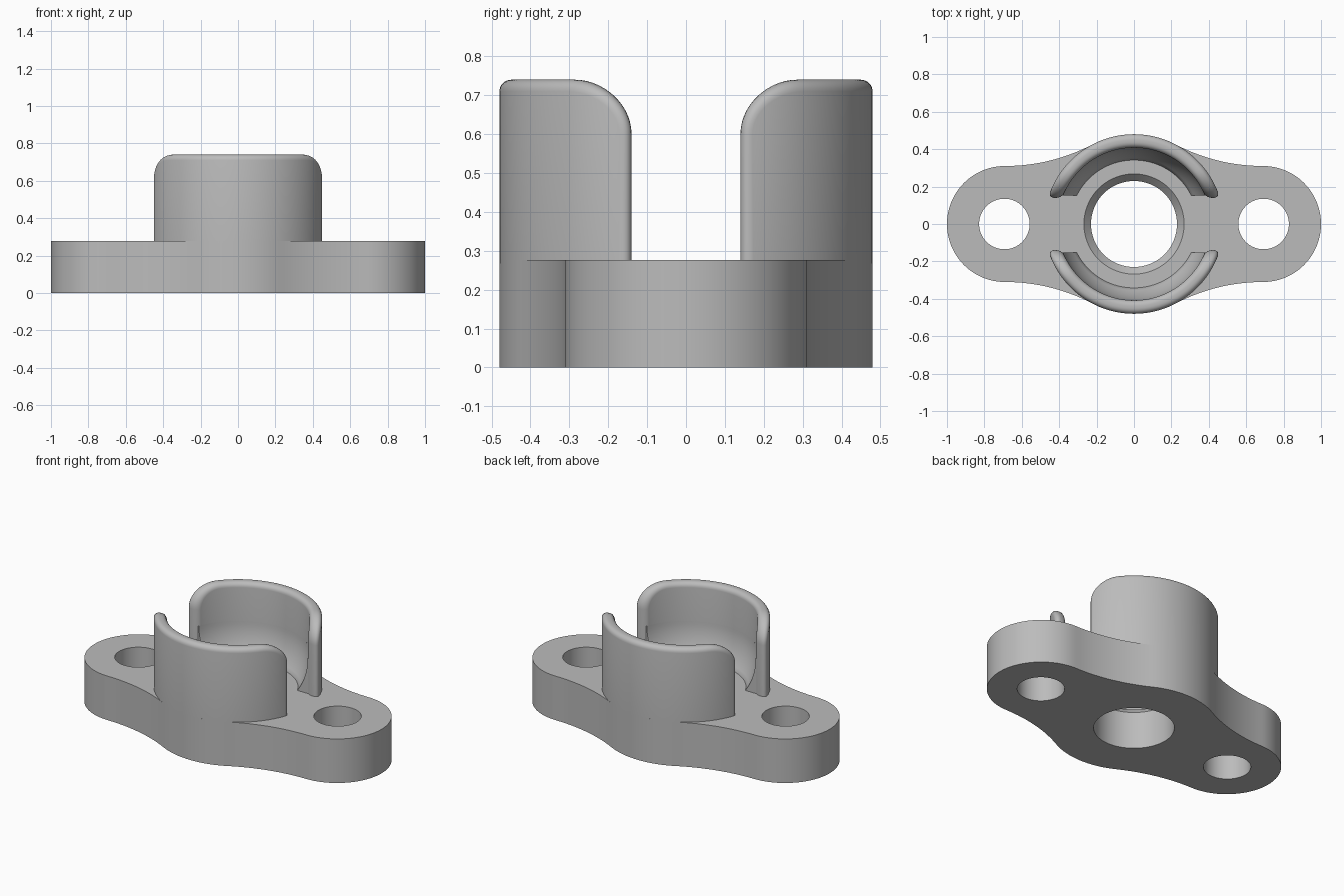
import bpy, bmesh
from math import sin, cos, pi, asin, atan2, sqrt, radians

if "Cube" in bpy.data.objects:
    bpy.data.objects.remove(bpy.data.objects["Cube"])

grey = bpy.data.materials.new("plain grey")
grey.use_nodes = True
grey.diffuse_color = (0.5, 0.5, 0.5, 1)
grey.node_tree.nodes["Principled BSDF"].inputs["Base Color"].default_value = (0.5, 0.5, 0.5, 1)

BASE_H, TOP = 0.277, 0.74
OUTER, INNER, SLOT = 0.48, 0.408, 0.14
END_X, END_R = 0.69, 0.31


def finish(name, bm):
    bmesh.ops.remove_doubles(bm, verts=bm.verts, dist=1e-5)
    bmesh.ops.recalc_face_normals(bm, faces=bm.faces)
    mesh = bpy.data.meshes.new(name)
    bm.to_mesh(mesh)
    bm.free()
    mesh.materials.append(grey)
    obj = bpy.data.objects.new(name, mesh)
    bpy.context.collection.objects.link(obj)
    return obj


def activate(obj):
    bpy.ops.object.select_all(action='DESELECT')
    obj.select_set(True)
    bpy.context.view_layer.objects.active = obj


def smooth(obj):
    activate(obj)
    bpy.ops.object.shade_smooth_by_angle(angle=radians(35))


def arc(cx, cy, r, a0, a1, n):
    return [(cx + r * cos(a0 + (a1 - a0) * i / n),
             cy + r * sin(a0 + (a1 - a0) * i / n)) for i in range(n + 1)]


def strip(bm, rows):
    """Quads between neighbouring rows of equally many points."""
    grid = [[bm.verts.new(p) for p in row] for row in rows]
    for a, b in zip(grid, grid[1:]):
        for i in range(len(a) - 1):
            bm.faces.new((a[i], a[i + 1], b[i + 1], b[i]))


# Flange: round ends blended into a round middle by concave arcs
blend = (END_X**2 + END_R**2 - OUTER**2) / (2 * (OUTER - END_R))
cy = END_R + blend
t = atan2(cy, END_X)
quarter = arc(END_X, 0, END_R, 0, pi / 2, 24)
quarter += arc(END_X, cy, blend, -pi / 2, t - pi, 16)[1:]
quarter += arc(0, 0, OUTER, t, pi / 2, 12)[1:]
half = quarter + [(-x, y) for x, y in reversed(quarter[:-1])]
outline = half + [(x, -y) for x, y in reversed(half[1:-1])]
bm = bmesh.new()
face = bm.faces.new([bm.verts.new((x, y, 0)) for x, y in outline])
ext = bmesh.ops.extrude_face_region(bm, geom=[face])
bmesh.ops.translate(bm, vec=(0, 0, BASE_H),
                    verts=[v for v in ext["geom"] if isinstance(v, bmesh.types.BMVert)])
flange = finish("flange", bm)


def cut_hole(x, profile):
    """Cut a turned shape, given as (radius, height) points, out of the flange."""
    bm = bmesh.new()
    n = 72
    rows = [[bm.verts.new((x + r * cos(2 * pi * i / n), r * sin(2 * pi * i / n), z))
             for i in range(n)] for r, z in profile]
    for a, b in zip(rows, rows[1:]):
        for i in range(n):
            bm.faces.new((a[i], a[(i + 1) % n], b[(i + 1) % n], b[i]))
    bm.faces.new(rows[0])
    bm.faces.new(rows[-1])
    cutter = finish("hole_cutter", bm)
    cutter.hide_render = True
    activate(flange)
    mod = flange.modifiers.new("hole", 'BOOLEAN')
    mod.operation, mod.object, mod.solver = 'DIFFERENCE', cutter, 'EXACT'
    bpy.ops.object.modifier_apply(modifier=mod.name)
    bpy.data.objects.remove(cutter)


for side in (-1, 1):
    cut_hole(side * (END_X + 0.003), [(0.135, -0.1), (0.135, 0.4)])
cut_hole(0, [(0.23, -0.1), (0.23, 0.235), (0.268, BASE_H), (0.268, 0.4)])
smooth(flange)


# Curved walls: a rounded panel bent round the middle, with a rolled rim
MID = (OUTER + INNER) / 2
HALF_LEN = MID * (pi / 2 - asin(SLOT / MID))
CORNER_S, CORNER_Z, FILLET = 0.17, 0.14, 0.03


def bend(s, z, r, side):
    a = s / HALF_LEN * (pi / 2 - asin(SLOT / r))
    return (r * sin(a), side * r * cos(a), z)


def rim_line(d):
    """Panel edge moved inward by d, as (length, height) points."""
    s_c, z_c = HALF_LEN - CORNER_S, TOP - CORNER_Z
    right = [(s_c + (CORNER_S - d) * cos(a), z_c + (CORNER_Z - d) * sin(a))
             for a in [pi / 2 * i / 14 for i in range(15)]]
    flat = [(s_c * (1 - i / 20), TOP - d) for i in range(1, 21)]
    pts = [(HALF_LEN - d, BASE_H - 0.01)] + right + flat
    return pts + [(-s, z) for s, z in reversed(pts[:-1])]


def make_wall(name, side):
    bm = bmesh.new()
    steps = [pi / 2 * i / 5 for i in range(6)]
    rings = [(FILLET * (1 - sin(a)), OUTER - FILLET * (1 - cos(a))) for a in steps]
    rings += [(FILLET * (1 - sin(a)), INNER + FILLET * (1 - cos(a))) for a in reversed(steps)]
    strip(bm, [[bend(s, z, r, side) for s, z in rim_line(d)] for d, r in rings])
    # outer and inner skins
    for d, r in (rings[0], rings[-1]):
        line = rim_line(d)[1:-1]
        strip(bm, [[bend(s, z, r, side) for s, z in line],
                   [bend(s, BASE_H - 0.01, r, side) for s, z in line]])
    smooth(finish(name, bm))


# Bowl seats: the hollow round foot on the inside of each wall
def make_seat(name, side):
    bm = bmesh.new()
    centre_z = 0.5
    section = []
    for i in range(11):
        z = BASE_H + (centre_z - BASE_H) * i / 10
        section.append((sqrt(INNER**2 - (centre_z - z)**2), z))
    section += [(INNER + 0.02, centre_z - 0.01), (INNER + 0.02, BASE_H - 0.005),
                (section[0][0], BASE_H - 0.005)]
    rows = []
    for r, z in section + section[:1]:
        a0 = asin((SLOT + 0.012) / r)
        rows.append([(x, side * y, z) for x, y in arc(0, 0, r, a0, pi - a0, 48)])
    strip(bm, rows)
    bmesh.ops.remove_doubles(bm, verts=bm.verts, dist=1e-5)
    bmesh.ops.holes_fill(bm, edges=[e for e in bm.edges if e.is_boundary], sides=0)
    smooth(finish(name, bm))


for place, side in (("front", -1), ("back", 1)):
    make_wall(place + "_wall", side)
    make_seat(place + "_bowl_seat", side)
